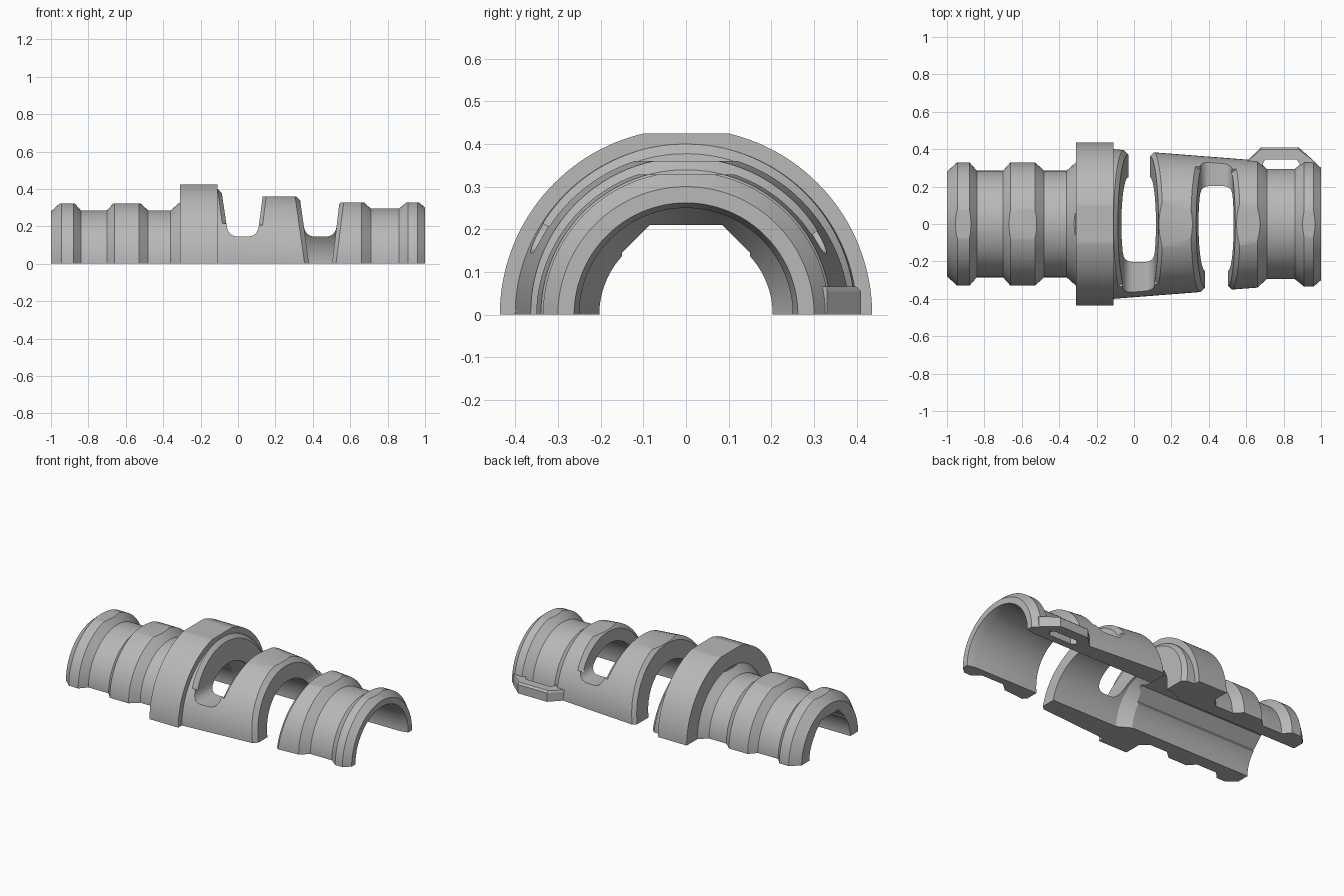
import bpy, bmesh, math

if "Cube" in bpy.data.objects:
    bpy.data.objects.remove(bpy.data.objects["Cube"], do_unlink=True)

grey = bpy.data.materials.new("plain grey")
grey.use_nodes = True
colour = (0.48, 0.48, 0.48, 1)
grey.diffuse_color = colour
grey.node_tree.nodes["Principled BSDF"].inputs["Base Color"].default_value = colour


def loft(name, sections):
    """Closed solid through matching closed sections."""
    bm = bmesh.new()
    rings = [[bm.verts.new(p) for p in s] for s in sections]
    n = len(rings[0])
    for a, b in zip(rings, rings[1:]):
        for i in range(n):
            j = (i + 1) % n
            bm.faces.new((a[i], a[j], b[j], b[i]))
    bm.faces.new(rings[0])
    bm.faces.new(rings[-1][::-1])
    bmesh.ops.recalc_face_normals(bm, faces=bm.faces)
    mesh = bpy.data.meshes.new(name)
    bm.to_mesh(mesh)
    bm.free()
    obj = bpy.data.objects.new(name, mesh)
    bpy.context.collection.objects.link(obj)
    return obj


def prism_y(name, profile, y0, y1):
    return loft(name, [[(x, y, z) for x, z in profile] for y in (y0, y1)])


def activate(obj):
    bpy.ops.object.select_all(action='DESELECT')
    obj.select_set(True)
    bpy.context.view_layer.objects.active = obj


def cut(obj, cutter):
    cutter.hide_render = True
    activate(obj)
    mod = obj.modifiers.new("cut", 'BOOLEAN')
    mod.operation = 'DIFFERENCE'
    mod.solver = 'EXACT'
    mod.object = cutter
    bpy.ops.object.modifier_apply(modifier=mod.name)
    bpy.data.objects.remove(cutter, do_unlink=True)


# Half-round shell: outer profile, then the bore back to the start
outer = [(-1, .28), (-.945, .33), (-.88, .33), (-.84, .285), (-.7, .285),
         (-.66, .33), (-.53, .33), (-.48, .285), (-.36, .285), (-.31, .33),
         (-.31, .436), (-.11, .436), (-.11, .4), (.66, .34), (.71, .295),
         (.86, .295), (.91, .335), (.96, .335), (1, .3)]
bore = [(1, .262), (.95, .25), (-.08, .25), (-.16, .203), (-1, .203)]
STEPS = 72
angles = [math.pi * i / STEPS for i in range(STEPS + 1)]
shell = loft("half_shell", [[(x, r * math.cos(a), r * math.sin(a) if 0 < a < math.pi else 0)
                             for x, r in outer + bore] for a in angles])
shell.data.materials.append(grey)

# Flattened crown, stepped along the length
crown = [(-1.1, .321), (-.312, .321), (-.312, .425), (0, .425), (0, .36),
         (.43, .36), (.43, .328), (1.1, .328), (1.1, .7), (-1.1, .7)]
cut(shell, prism_y("crown_cutter", crown, -1, 1))

# Faceted roof of the narrow bore
roof = [(-.15, .1), (-.15, .145), (-.085, .21), (.085, .21), (.15, .145), (.15, .1)]
cut(shell, loft("roof_cutter", [[(x, y, z) for y, z in roof] for x in (-1.1, -.12)]))


def rounded(a, corner, b, n=6):
    """Points of a soft corner."""
    pts = []
    for i in range(n + 1):
        t = i / n
        pts.append(tuple((1 - t) ** 2 * p + 2 * t * (1 - t) * c + t * t * q
                         for p, c, q in zip(a, corner, b)))
    return pts


def cone_radius(x):
    return .4 - (x + .11) * .06 / .77


def cut_window(l0, ls, r0, rs, side):
    """Tapered slot, open down to the base on one side."""
    left = lambda z: l0 - ls * z
    right = lambda z: r0 + rs * z
    floor, soft, top = .145, .055, .6
    up = floor + soft
    profile = [(left(top), top)]
    profile += rounded((left(up), up), (left(floor), floor), (left(floor) + soft, floor))
    profile += rounded((right(floor) - soft, floor), (right(floor), floor), (right(up), up))
    profile.append((right(top), top))
    cut(shell, prism_y("window_cutter", profile, -side, .02 * side))
    through = [(left(z), z) for z in (top, -.1)] + [(right(z), z) for z in (-.1, top)]
    cut(shell, prism_y("opening_cutter", through, 0, side))

    # Chamfer following the outer surface
    depth, inset, reach = .022, .03, .1
    start, end = -.15, math.pi - .57
    sections = []
    for i in range(49):
        a = start + (end - start) * i / 48
        z = .37 * math.sin(a)
        xl, xr = left(z), right(z)
        ax, dx = xl + inset, xr - inset
        ar = cone_radius(xl) - depth - inset
        dr = cone_radius(xr) - depth - inset
        bx, cx = max(xl - reach, -.109), xr + reach
        pts = [(ax, ar), (bx, ar + ax - bx), (bx, top),
               (cx, top), (cx, dr + cx - dx), (dx, dr)]
        sections.append([(x, side * r * math.cos(a), r * math.sin(a)) for x, r in pts])
    cut(shell, loft("chamfer_cutter", sections))


cut_window(-.03, .15, .085, .13, 1)
cut_window(.38, .14, .503, .12, -1)

# Side loop at the back
loop = [(.6, .3), (.61, .34), (.68, .41), (.88, .41), (.97, .33), (.97, .3),
        (.9, .3), (.87, .345), (.7, .345), (.68, .3)]
bevelled = [(x, y - .012 if y > .4 else y) for x, y in loop]
lug = loft("side_loop", [[(x, y, z) for x, y in pts]
                         for pts, z in ((loop, 0), (loop, .055), (bevelled, .066))])
lug.data.materials.append(grey)

# Smooth curved surfaces, keep crisp edges
for obj in (shell, lug):
    activate(obj)
    bpy.ops.object.shade_smooth_by_angle(angle=math.radians(20))
